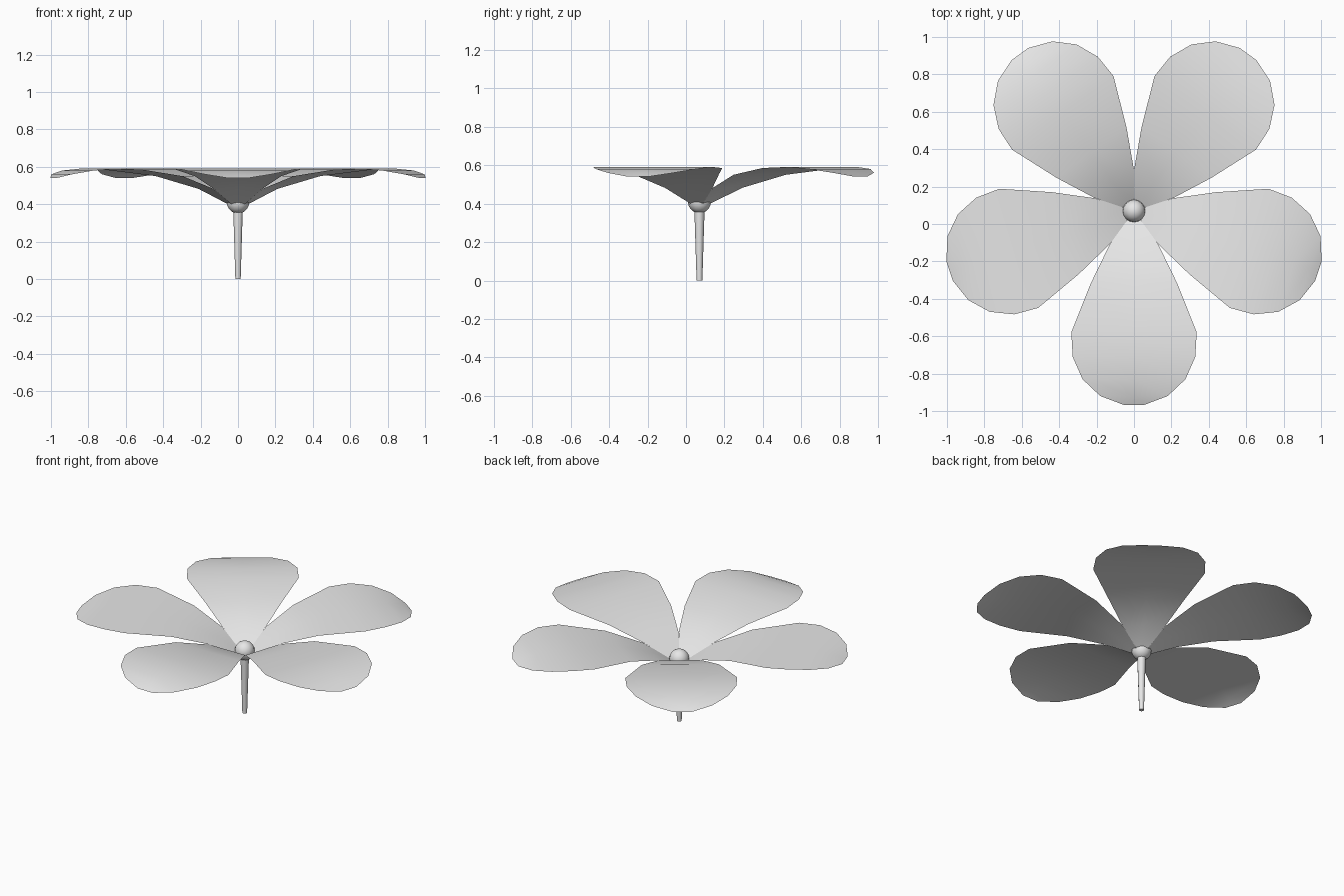
import bpy, bmesh, math
from mathutils import Matrix

if "Cube" in bpy.data.objects:
    bpy.data.objects.remove(bpy.data.objects["Cube"])

CY = 0.07  # flower axis offset in y

grey = bpy.data.materials.new("light_grey")
grey.diffuse_color = (0.8, 0.8, 0.8, 1)
grey.use_nodes = True
grey.node_tree.nodes["Principled BSDF"].inputs["Base Color"].default_value = grey.diffuse_color


def finish(name, bm):
    me = bpy.data.meshes.new(name)
    bm.to_mesh(me)
    bm.free()
    me.materials.append(grey)
    for p in me.polygons:
        p.use_smooth = True
    ob = bpy.data.objects.new(name, me)
    bpy.context.collection.objects.link(ob)
    return ob


# Petals: thin strips, rows of (distance, half width, height)
rows = [(0.045, 0.035, 0.40), (0.18, 0.13, 0.482), (0.387, 0.231, 0.55),
        (0.648, 0.335, 0.585), (0.78, 0.328, 0.59), (0.90, 0.275, 0.58),
        (0.99, 0.18, 0.56), (1.037, 0.055, 0.54)]
for i in range(5):
    bm = bmesh.new()
    turn = Matrix.Translation((0, CY, 0)) @ Matrix.Rotation(math.radians(-90 + 72 * i), 4, 'Z')
    strip = [[bm.verts.new((r, s * w, z)) for s in (-1, 0, 1)] for r, w, z in rows]
    for a, b in zip(strip, strip[1:]):
        for k in range(2):
            bm.faces.new((a[k], b[k], b[k + 1], a[k + 1]))  # normals up
    bm.transform(turn)
    finish(f"petal_{i + 1}", bm)

# Flower centre
bm = bmesh.new()
bmesh.ops.create_uvsphere(bm, u_segments=16, v_segments=10, radius=0.06,
                          matrix=Matrix.Translation((0, CY, 0.41)))
finish("flower_centre", bm)

# Stem: tapered, narrow at the foot
bm = bmesh.new()
bmesh.ops.create_cone(bm, cap_ends=True, segments=10, radius1=0.015, radius2=0.027,
                      depth=0.38, matrix=Matrix.Translation((0, CY, 0.19)))
stem = finish("stem", bm)
bpy.context.view_layer.objects.active = stem
stem.select_set(True)
bpy.ops.object.shade_smooth_by_angle(angle=math.radians(50))
